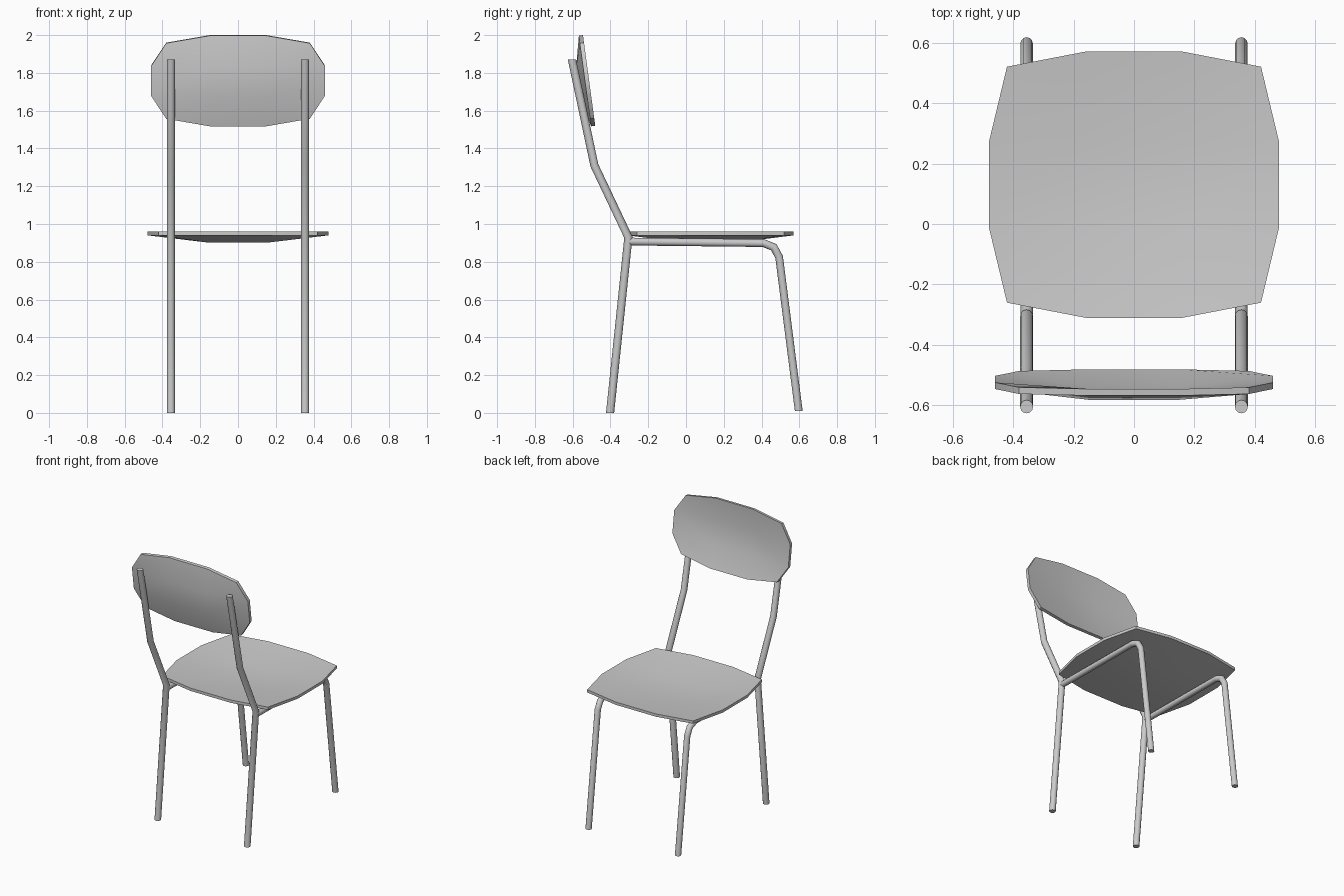
import bpy, bmesh, math
from mathutils import Vector, Matrix

if "Cube" in bpy.data.objects:
    bpy.data.objects.remove(bpy.data.objects["Cube"])


def finish(bm, name):
    bmesh.ops.recalc_face_normals(bm, faces=bm.faces)
    mesh = bpy.data.meshes.new(name)
    bm.to_mesh(mesh)
    bm.free()
    obj = bpy.data.objects.new(name, mesh)
    bpy.context.collection.objects.link(obj)
    bpy.ops.object.select_all(action='DESELECT')
    obj.select_set(True)
    bpy.context.view_layer.objects.active = obj
    bpy.ops.object.shade_smooth_by_angle(angle=math.radians(40))
    return obj


def dished_panel(name, end, corner, side, dish, thick, matrix):
    """4x4 point shell: rim of 12 points, four sunken inner points."""
    bm = bmesh.new()
    grid = []
    for j in (-2, -1, 1, 2):
        row = []
        for i in (-2, -1, 1, 2):
            ei, ej = abs(i) == 2, abs(j) == 2
            if ei and ej:
                x, y = corner
            elif ei:
                x, y = side
            elif ej:
                x, y = end
            else:
                x, y = end[0], side[1]
            z = 0 if ei or ej else -dish
            row.append(bm.verts.new((math.copysign(x, i), math.copysign(y, j), z)))
        grid.append(row)
    for j in range(3):
        for i in range(3):
            bm.faces.new((grid[j][i], grid[j][i + 1], grid[j + 1][i + 1], grid[j + 1][i]))
    ext = bmesh.ops.extrude_face_region(bm, geom=bm.faces[:], use_keep_orig=True)
    moved = [g for g in ext['geom'] if isinstance(g, bmesh.types.BMVert)]
    bmesh.ops.translate(bm, verts=moved, vec=(0, 0, -thick))
    bm.transform(matrix)
    return finish(bm, name)


def tube(name, x, path, radius, flat_start, flat_end, sides=12):
    """Mitred round tube along (y, z) points; flat ends are cut level."""
    pts = [Vector(p) for p in path]
    dirs = [(b - a).normalized() for a, b in zip(pts, pts[1:])]
    bm = bmesh.new()
    rings = []
    for k, p in enumerate(pts):
        d0, d1 = dirs[max(k - 1, 0)], dirs[min(k, len(dirs) - 1)]
        t = (d0 + d1).normalized()
        across = Vector((-t.y, t.x))
        if (k == 0 and flat_start) or (k == len(pts) - 1 and flat_end):
            across = Vector((math.copysign(1, across.x), 0))
        across /= abs(across.dot(Vector((-d1.y, d1.x))))
        ring = []
        for s in range(sides):
            a = 2 * math.pi * s / sides
            q = p + across * radius * math.sin(a)
            ring.append(bm.verts.new((x + radius * math.cos(a), q.x, q.y)))
        rings.append(ring)
    for r0, r1 in zip(rings, rings[1:]):
        for s in range(sides):
            n = (s + 1) % sides
            bm.faces.new((r0[s], r0[n], r1[n], r1[s]))
    bm.faces.new(rings[0])
    bm.faces.new(rings[-1])
    return finish(bm, name)


# Seat
dished_panel("seat", (0.16, 0.44), (0.42, 0.39), (0.48, 0.14), 0.038, 0.02,
             Matrix.Translation((0, 0.13, 0.96)))

# Backrest, leaning back
up = Vector((0, -0.065, 0.48)).normalized()
face = Vector((0, up.z, -up.y))
lean = Matrix((Vector((1, 0, 0)), up, face)).transposed().to_4x4()
dished_panel("backrest", (0.15, 0.242), (0.38, 0.202), (0.46, 0.08), 0.036, 0.022,
             Matrix.Translation((0, -0.513, 1.76)) @ lean)

# Tube frame, both sides
for label, sx in (("left", -1), ("right", 1)):
    x = 0.355 * sx
    tube(label + "_back_leg_and_post", x,
         [(-0.402, 0), (-0.305, 0.93), (-0.485, 1.31), (-0.604, 1.872)],
         0.0215, True, True)
    tube(label + "_seat_rail_and_leg", x,
         [(-0.30, 0.907), (0.41, 0.899), (0.465, 0.877), (0.493, 0.825), (0.597, 0.01)],
         0.0205, False, True)
